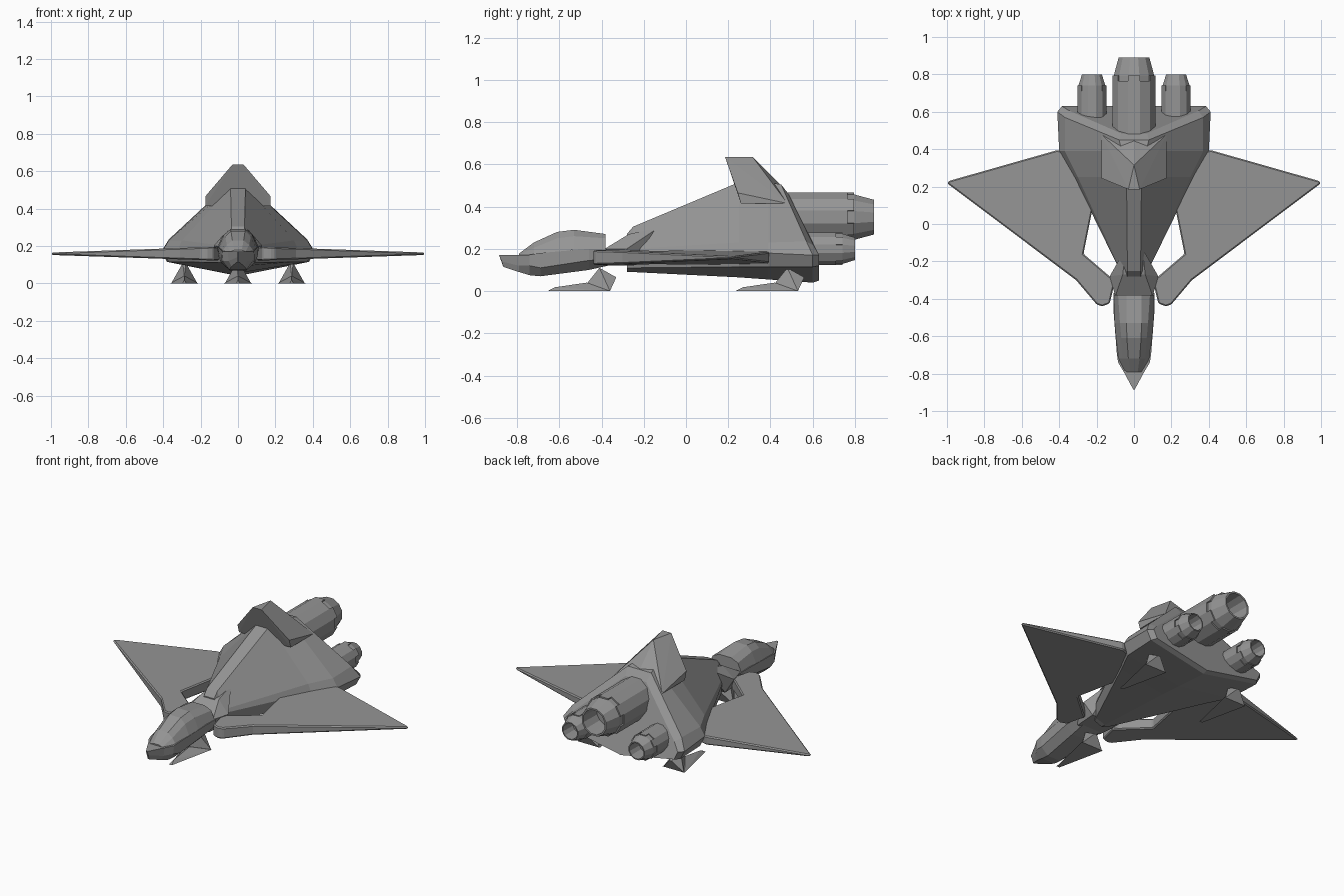
import bpy, bmesh, math
from mathutils import Vector

cube = bpy.data.objects.get("Cube")
if cube:
    bpy.data.objects.remove(cube)

grey = bpy.data.materials.new("hull grey")
grey.use_nodes = True
COLOUR = (0.3, 0.3, 0.3, 1)
grey.diffuse_color = COLOUR
grey.node_tree.nodes["Principled BSDF"].inputs["Base Color"].default_value = COLOUR


def finish(name, bm):
    bmesh.ops.remove_doubles(bm, verts=bm.verts, dist=0.0005)
    bmesh.ops.recalc_face_normals(bm, faces=bm.faces)
    mesh = bpy.data.meshes.new(name)
    bm.to_mesh(mesh)
    bm.free()
    mesh.materials.append(grey)
    ob = bpy.data.objects.new(name, mesh)
    bpy.context.collection.objects.link(ob)
    return ob


def solid(name, points, offset=(0, 0, 0)):
    """Convex block from points on one side, mirrored across its own centre."""
    bm = bmesh.new()
    for x, y, z in points:
        for side in ((1, -1) if x else (1,)):
            bm.verts.new(Vector((x * side, y, z)) + Vector(offset))
    bmesh.ops.convex_hull(bm, input=bm.verts)
    bmesh.ops.dissolve_limit(bm, angle_limit=0.02, verts=bm.verts, edges=bm.edges)
    return finish(name, bm)


def loft(name, rings):
    """Skin half sections, listed bottom to top, mirrored across x."""
    bm = bmesh.new()
    loops = []
    for ring in rings:
        full = list(ring) + [(-x, y, z) for x, y, z in reversed(ring)]
        loops.append([bm.verts.new(p) for p in full])
    n = len(loops[0])
    for a, b in zip(loops, loops[1:]):
        for i in range(n):
            j = (i + 1) % n
            bm.faces.new((a[i], a[j], b[j], b[i]))
    bm.faces.new(loops[0])
    bm.faces.new(loops[-1])
    return finish(name, bm)


def at(y, *section):
    return [(x, y, z) for x, z in section]


# Main wedge body with a slanted, chamfered stern
loft("body", [
    at(-0.28, (0, 0.09), (0.05, 0.11), (0.06, 0.18), (0.055, 0.2), (0.035, 0.27)),
    at(-0.25, (0, 0.09), (0.065, 0.11), (0.075, 0.18), (0.07, 0.2), (0.035, 0.305)),
    at(0.25, (0, 0.065), (0.3, 0.115), (0.32, 0.18), (0.30, 0.23), (0.04, 0.515)),
    at(0.39, (0, 0.055), (0.37, 0.115), (0.4, 0.18), (0.37, 0.23), (0.065, 0.515)),
    [(0, 0.60, 0.04), (0.38, 0.60, 0.115), (0.41, 0.60, 0.17), (0.37, 0.57, 0.235), (0.08, 0.45, 0.505)],
    [(0, 0.63, 0.05), (0.36, 0.63, 0.12), (0.385, 0.63, 0.17), (0.345, 0.605, 0.215), (0.07, 0.485, 0.46)],
])

# Neck collar between the body and the nose
solid("neck", [(0.1, -0.385, 0.2), (0.06, -0.27, 0.27), (0.045, -0.13, 0.3), (0.13, -0.28, 0.2),
               (0.07, -0.2, 0.2), (0.08, -0.39, 0.12), (0.09, -0.25, 0.12)])

# Nose fuselage with pointed beak
loft("nose", [
    at(-0.37, (0.06, 0.12), (0.1, 0.15), (0.11, 0.2)),
    at(-0.46, (0.06, 0.1), (0.105, 0.145), (0.11, 0.2)),
    at(-0.69, (0.045, 0.07), (0.09, 0.11), (0.092, 0.18)),
    at(-0.74, (0.045, 0.075), (0.08, 0.12), (0.085, 0.172)),
    at(-0.79, (0.035, 0.09), (0.05, 0.12), (0.055, 0.17)),
    [(0.004, -0.865, 0.115), (0.004, -0.872, 0.14), (0.004, -0.885, 0.17)],
])

# Faceted canopy
loft("canopy", [
    at(-0.38, (0.11, 0.195), (0.085, 0.25), (0.04, 0.27)),
    at(-0.53, (0.103, 0.195), (0.075, 0.26), (0.04, 0.29)),
    at(-0.61, (0.097, 0.185), (0.068, 0.25), (0.038, 0.28)),
    at(-0.72, (0.085, 0.17), (0.06, 0.205), (0.03, 0.23)),
    at(-0.79, (0.05, 0.165), (0.04, 0.17), (0.02, 0.178)),
])

# Swept wings, tapering to thin tips, with a gap beside the body
OUTLINE = [(0.33, 0.37), (0.41, 0.395), (0.99, 0.23), (1, 0.218), (0.31, -0.3), (0.2, -0.43),
           (0.17, -0.44), (0.13, -0.425), (0.1, -0.3), (0.13, -0.28), (0.27, -0.16), (0.22, 0.09)]
for name, side in (("left_wing", 1), ("right_wing", -1)):
    bm = bmesh.new()
    top = [bm.verts.new((x * side, y, 0.2 - 0.035 * x)) for x, y in OUTLINE]
    low = [bm.verts.new((x * side, y, 0.118 + 0.034 * x)) for x, y in OUTLINE]
    bm.faces.new(top)
    bm.faces.new(low)
    for i in range(len(top)):
        j = (i + 1) % len(top)
        bm.faces.new((top[i], top[j], low[j], low[i]))
    wing = finish(name, bm)
    bevel = wing.modifiers.new("edge chamfer", "BEVEL")
    bevel.width = 0.012
    bevel.segments = 1
    bevel.limit_method = "ANGLE"

# Raised tail hood on the spine
solid("tail_fin", [(0.03, 0.185, 0.635), (0, 0.315, 0.635), (0.175, 0.245, 0.465),
                   (0.175, 0.26, 0.415), (0.175, 0.48, 0.415), (0, 0.45, 0.5)])


# Engines: closed front, toothed collar, hollow tapered nozzle
def engine(name, x, z, radius, front, collar, end, tip):
    bm = bmesh.new()
    sides = 12

    def ring(y, r):
        return [bm.verts.new((x + r * math.cos((i + 0.5) * math.tau / sides), y,
                              z + r * math.sin((i + 0.5) * math.tau / sides))) for i in range(sides)]

    def skin(a, b, step=1):
        for i in range(0, sides, step):
            j = (i + 1) % sides
            bm.faces.new((a[i], a[j], b[j], b[i]))

    core = radius * 0.93
    rim = ring(collar, radius)
    inner = ring(collar, core)
    shell = [ring(front, core), ring(front + 0.02, radius), rim, inner,
             ring(collar + 0.03, core), ring(end, tip), ring(end, tip * 0.88),
             ring(collar, tip * 0.8)]
    for a, b in zip(shell, shell[1:]):
        skin(a, b)
    bm.faces.new(shell[0])
    bm.faces.new(shell[-1])
    # Alternate collar teeth reaching over the nozzle
    outer_tooth, inner_tooth = ring(collar + 0.03, radius), ring(collar + 0.03, core * 0.99)
    skin(rim, outer_tooth, 2)
    skin(outer_tooth, inner_tooth, 2)
    for i in range(0, sides, 2):
        for k in (i, i + 1):
            bm.faces.new((rim[k], outer_tooth[k], inner_tooth[k], inner[k]))
    return finish(name, bm)


engine("centre_engine", 0, 0.35, 0.12, 0.44, 0.765, 0.89, 0.085)
for name, side in (("left_engine", 1), ("right_engine", -1)):
    engine(name, 0.225 * side, 0.2, 0.08, 0.55, 0.71, 0.80, 0.055)

# Landing skids: a flat pointed foot and a wedge strut
for name, x, y in (("front", 0, 0), ("left", 0.287, 0.89), ("right", -0.287, 0.89)):
    solid(name + "_skid_foot", [(0.01, -0.655, 0), (0.075, -0.36, 0), (0, -0.62, 0.018),
                                (0, -0.47, 0.04)], (x, y, 0))
    solid(name + "_skid_strut", [(0, -0.47, 0.035), (0.008, -0.41, 0.11), (0.008, -0.33, 0.065),
                                 (0.07, -0.36, 0)], (x, y, 0))
